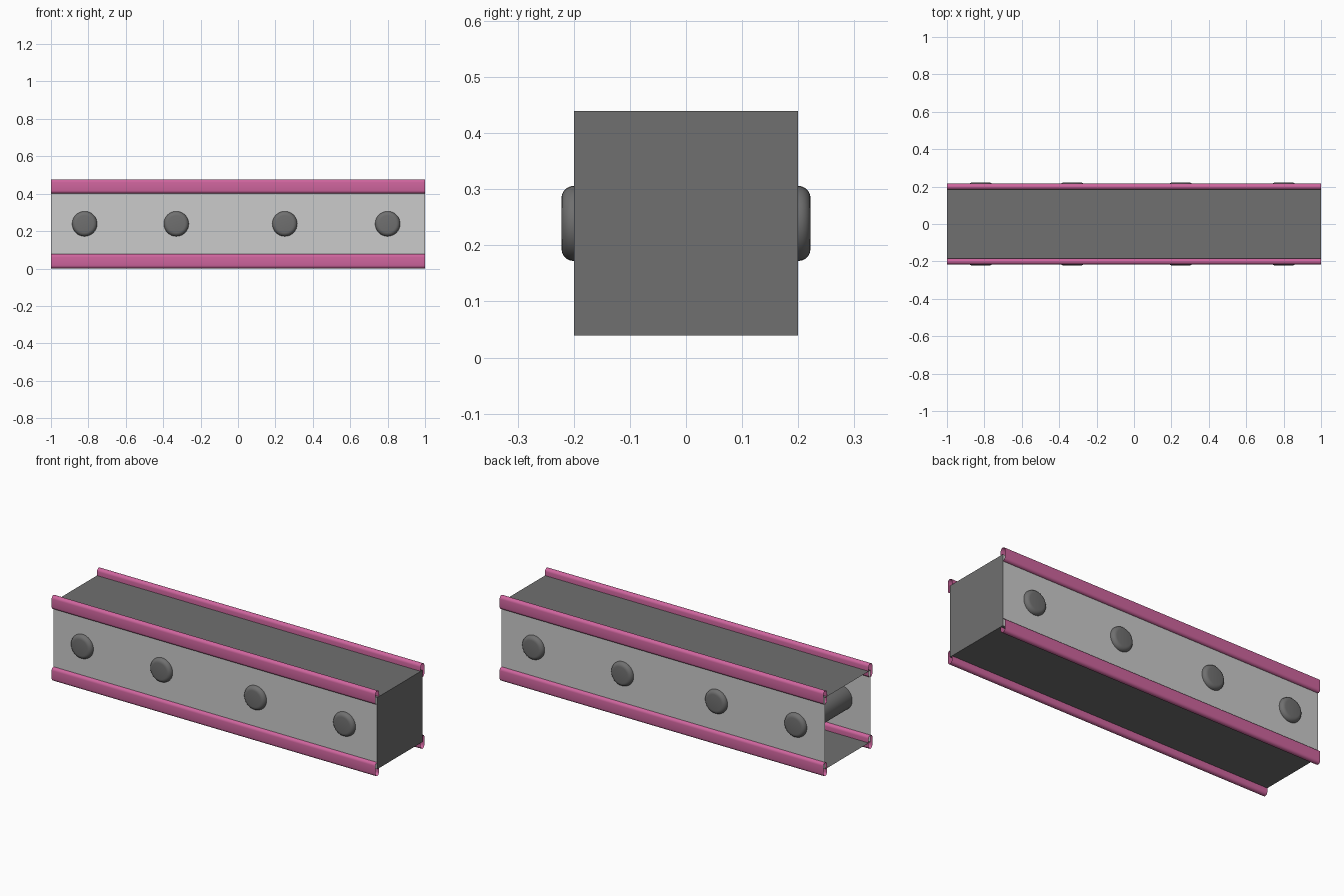
import bpy, bmesh
from math import pi, cos, sin

if "Cube" in bpy.data.objects:
    bpy.data.objects.remove(bpy.data.objects["Cube"])

HALF_LEN, HALF_W = 1.0, 0.2
Z0, Z1 = 0.039, 0.439
ZC = (Z0 + Z1) / 2


def material(name, rgb):
    m = bpy.data.materials.new(name)
    m.diffuse_color = (*rgb, 1)
    m.use_nodes = True
    m.node_tree.nodes["Principled BSDF"].inputs["Base Color"].default_value = m.diffuse_color
    return m


PINK = material("pink", (0.62, 0.13, 0.34))
DARK = material("dark_grey", (0.16, 0.16, 0.16))


def finish(name, bm, mat=None, smooth=False):
    me = bpy.data.meshes.new(name)
    bm.to_mesh(me)
    bm.free()
    ob = bpy.data.objects.new(name, me)
    bpy.context.collection.objects.link(ob)
    if mat:
        me.materials.append(mat)
    if smooth:
        bpy.ops.object.select_all(action='DESELECT')
        ob.select_set(True)
        bpy.context.view_layer.objects.active = ob
        bpy.ops.object.shade_smooth_by_angle(angle=0.7)
    return ob


def panel(name, corners, mat=None):
    bm = bmesh.new()
    bm.faces.new([bm.verts.new(c) for c in corners])
    return finish(name, bm, mat)


# Thin panels: two sides, top, bottom and one closed end (the -x end is open)
L, W = HALF_LEN, HALF_W
panel("front_panel", [(-L, -W, Z0), (L, -W, Z0), (L, -W, Z1), (-L, -W, Z1)])
panel("back_panel", [(L, W, Z0), (-L, W, Z0), (-L, W, Z1), (L, W, Z1)])
panel("top_panel", [(-L, -W, Z1), (L, -W, Z1), (L, W, Z1), (-L, W, Z1)], DARK)
panel("bottom_panel", [(-L, W, Z0), (L, W, Z0), (L, -W, Z0), (-L, -W, Z0)], DARK)
panel("end_panel", [(L, -W, Z0), (L, W, Z0), (L, W, Z1), (L, -W, Z1)], DARK)


# Open-ended tubes with a tall rounded section along the four long edges
def edge_rail(name, y, z, r=0.016, half_h=0.038, n=8):
    straight = half_h - r
    prof = [(r * cos(a), r * sin(a) + straight) for a in (pi * i / n for i in range(n + 1))]
    prof += [(-py, -pz) for py, pz in prof]
    bm = bmesh.new()
    rings = [[bm.verts.new((x, y + py, z + pz)) for py, pz in prof] for x in (-L, L)]
    for i in range(len(prof)):
        j = (i + 1) % len(prof)
        bm.faces.new((rings[0][i], rings[0][j], rings[1][j], rings[1][i]))
    bmesh.ops.recalc_face_normals(bm, faces=bm.faces)
    finish(name, bm, PINK, True)


for side, y in (("front", -W), ("back", W)):
    for level, z in (("lower", Z0), ("upper", Z1)):
        edge_rail(f"{side}_{level}_rail", y, z)


# Rounded pins running right through the beam
def cross_pin(name, x, radius=0.067, half=0.222, bevel=0.022, seg=32, steps=5):
    arc = [(radius - bevel + bevel * cos(a), half - bevel + bevel * sin(a))
           for a in (pi / 2 * i / steps for i in range(steps + 1))]
    prof = [(r, -y) for r, y in reversed(arc)] + arc
    bm = bmesh.new()
    rings = [[bm.verts.new((x + r * cos(2 * pi * k / seg), y, ZC + r * sin(2 * pi * k / seg)))
              for k in range(seg)] for r, y in prof]
    for a, b in zip(rings, rings[1:]):
        for k in range(seg):
            m = (k + 1) % seg
            bm.faces.new((a[k], a[m], b[m], b[k]))
    bm.faces.new(rings[0])
    bm.faces.new(rings[-1])
    bmesh.ops.recalc_face_normals(bm, faces=bm.faces)
    finish(name, bm, DARK, True)


for i, x in enumerate((-0.82, -0.33, 0.25, 0.80), 1):
    cross_pin(f"cross_pin_{i}", x)
